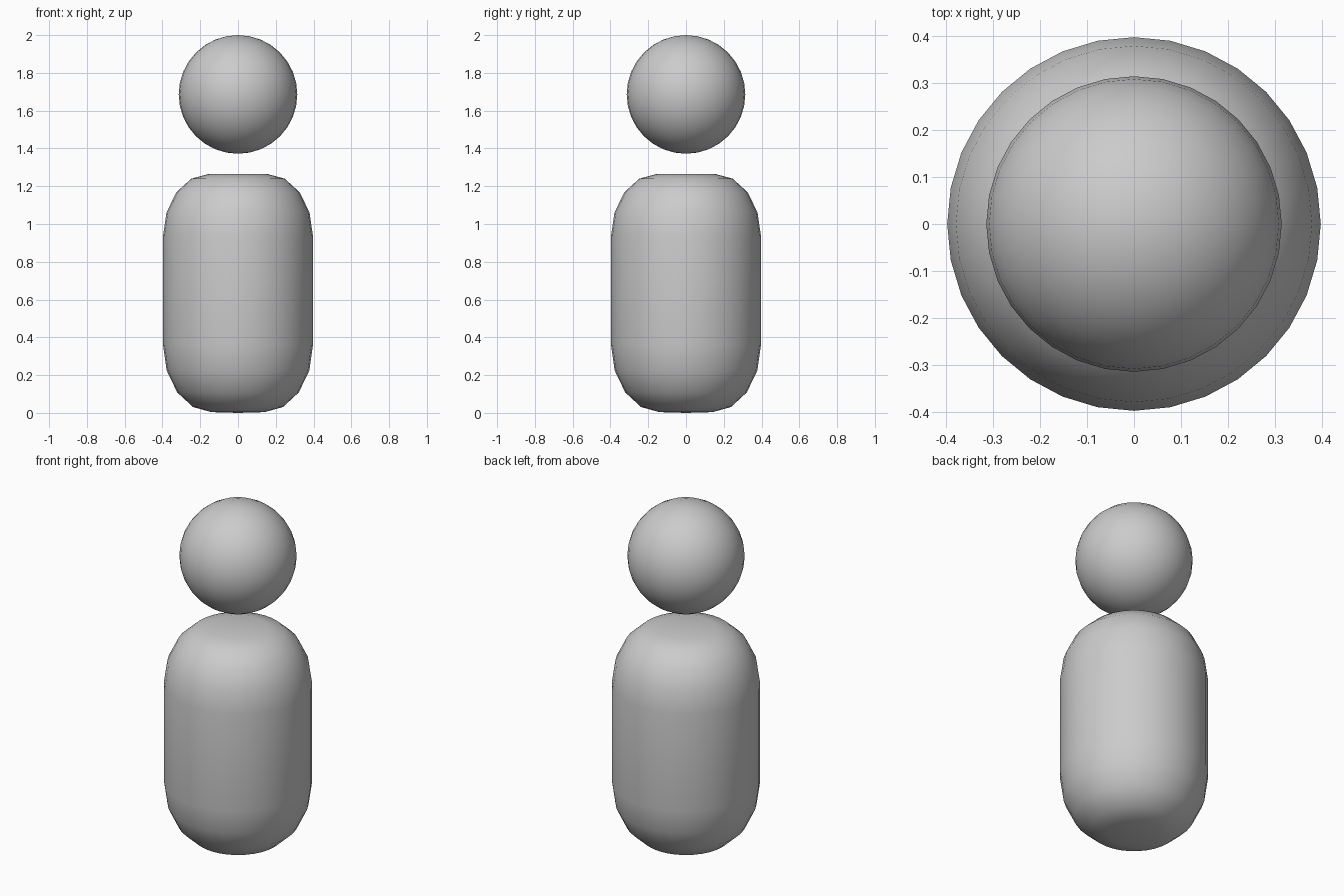
import bpy, bmesh
from math import sin, cos, pi

if "Cube" in bpy.data.objects:
    bpy.data.objects.remove(bpy.data.objects["Cube"])

SIDES = 32


def finish(name, bm):
    bmesh.ops.recalc_face_normals(bm, faces=bm.faces)
    for f in bm.faces:
        f.smooth = True
    mesh = bpy.data.meshes.new(name)
    bm.to_mesh(mesh)
    bm.free()
    obj = bpy.data.objects.new(name, mesh)
    bpy.context.collection.objects.link(obj)
    return obj


def rounded_end(r_flat, r_side, z_flat, z_side, steps=4):
    # quarter ellipse from the flat cap to the straight side
    return [(r_flat + (r_side - r_flat) * sin(i / steps * pi / 2),
             z_side + (z_flat - z_side) * cos(i / steps * pi / 2))
            for i in range(steps + 1)]


# Body: lathed capsule with flattened ends
profile = [(0, 0)] + rounded_end(0.14, 0.397, 0.004, 0.36)
profile += rounded_end(0.155, 0.397, 1.265, 0.935)[::-1] + [(0, 1.265)]
bm = bmesh.new()
verts = [bm.verts.new((r, 0, z)) for r, z in profile]
edges = [bm.edges.new(pair) for pair in zip(verts, verts[1:])]
bmesh.ops.spin(bm, geom=verts + edges, cent=(0, 0, 0), axis=(0, 0, 1),
               angle=2 * pi, steps=SIDES)
bmesh.ops.remove_doubles(bm, verts=bm.verts, dist=1e-4)
finish("body", bm)

# Head: floating sphere
bm = bmesh.new()
bmesh.ops.create_uvsphere(bm, u_segments=SIDES, v_segments=16, radius=0.314)
finish("head", bm).location = (0, 0, 1.686)
